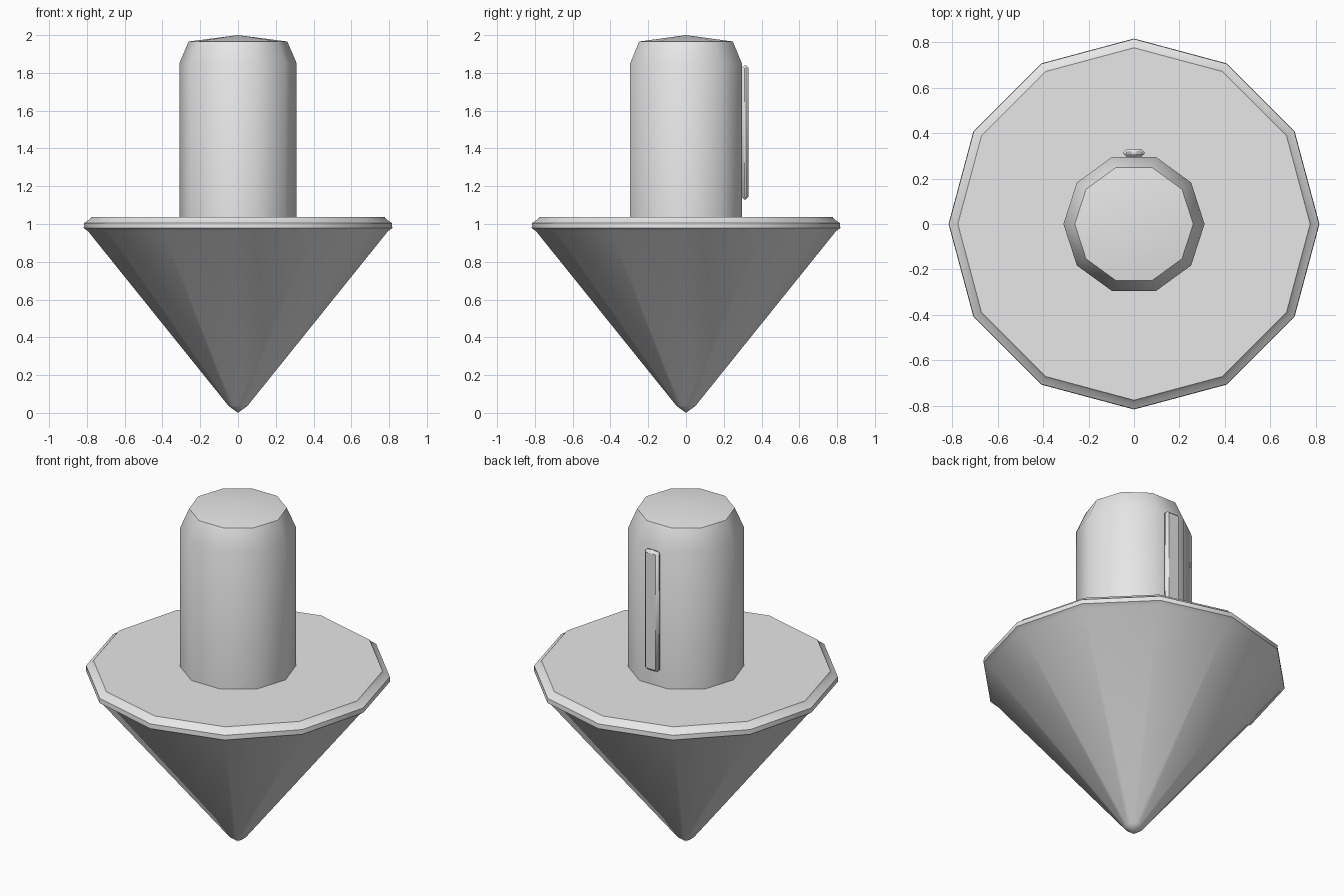
import bpy
import math

cube = bpy.data.objects.get("Cube")
if cube:
    bpy.data.objects.remove(cube, do_unlink=True)

grey = bpy.data.materials.new("light_grey")
grey.use_nodes = True
colour = (0.8, 0.8, 0.8, 1)
grey.diffuse_color = colour
grey.node_tree.nodes["Principled BSDF"].inputs["Base Color"].default_value = colour


def finish(obj):
    """Give the part its colour and smooth all but its sharp edges."""
    obj.data.materials.append(grey)
    bpy.ops.object.select_all(action="DESELECT")
    obj.select_set(True)
    bpy.context.view_layer.objects.active = obj
    bpy.ops.object.shade_smooth_by_angle(angle=math.radians(40))


def lathe(name, profile, sides):
    """Turn a closed solid from (radius, z) points, bottom to top."""
    verts, rings, faces = [], [], []
    for r, z in profile:
        start = len(verts)
        count = 1 if r == 0 else sides
        for i in range(count):
            a = 2 * math.pi * i / sides
            verts.append((r * math.cos(a), r * math.sin(a), z))
        rings.append([start + i % count for i in range(sides)])
    for low, high in zip(rings, rings[1:]):
        for i in range(sides):
            j = (i + 1) % sides
            corners = [low[i], low[j], high[j], high[i]]
            faces.append(list(dict.fromkeys(corners)))
    mesh = bpy.data.meshes.new(name)
    mesh.from_pydata(verts, [], faces)
    obj = bpy.data.objects.new(name, mesh)
    bpy.context.collection.objects.link(obj)
    finish(obj)


# Pointed cone with a blunted tip and a bevelled, stepped rim
lathe("cone_base", [(0, 0), (0.05, 0.037), (0.795, 0.963), (0.817, 0.978),
                    (0.815, 1.005), (0.785, 1.025), (0.776, 1.037), (0, 1.037)], 12)

# Upright shaft with a chamfered, slightly domed end
lathe("shaft", [(0, 1.0), (0.311, 1.0), (0.311, 1.85), (0.261, 1.966), (0, 2.0)], 10)

# Raised key strip on the back of the shaft
bpy.ops.mesh.primitive_cube_add(size=1, location=(0, 0.313, 1.485))
key = bpy.context.object
key.name = "key_strip"
key.scale = (0.092, 0.036, 0.71)
bpy.ops.object.transform_apply(location=False, rotation=False, scale=True)
bevel = key.modifiers.new("edge_bevel", "BEVEL")
bevel.width = 0.014
bevel.segments = 1
bpy.ops.object.modifier_apply(modifier=bevel.name)
finish(key)
